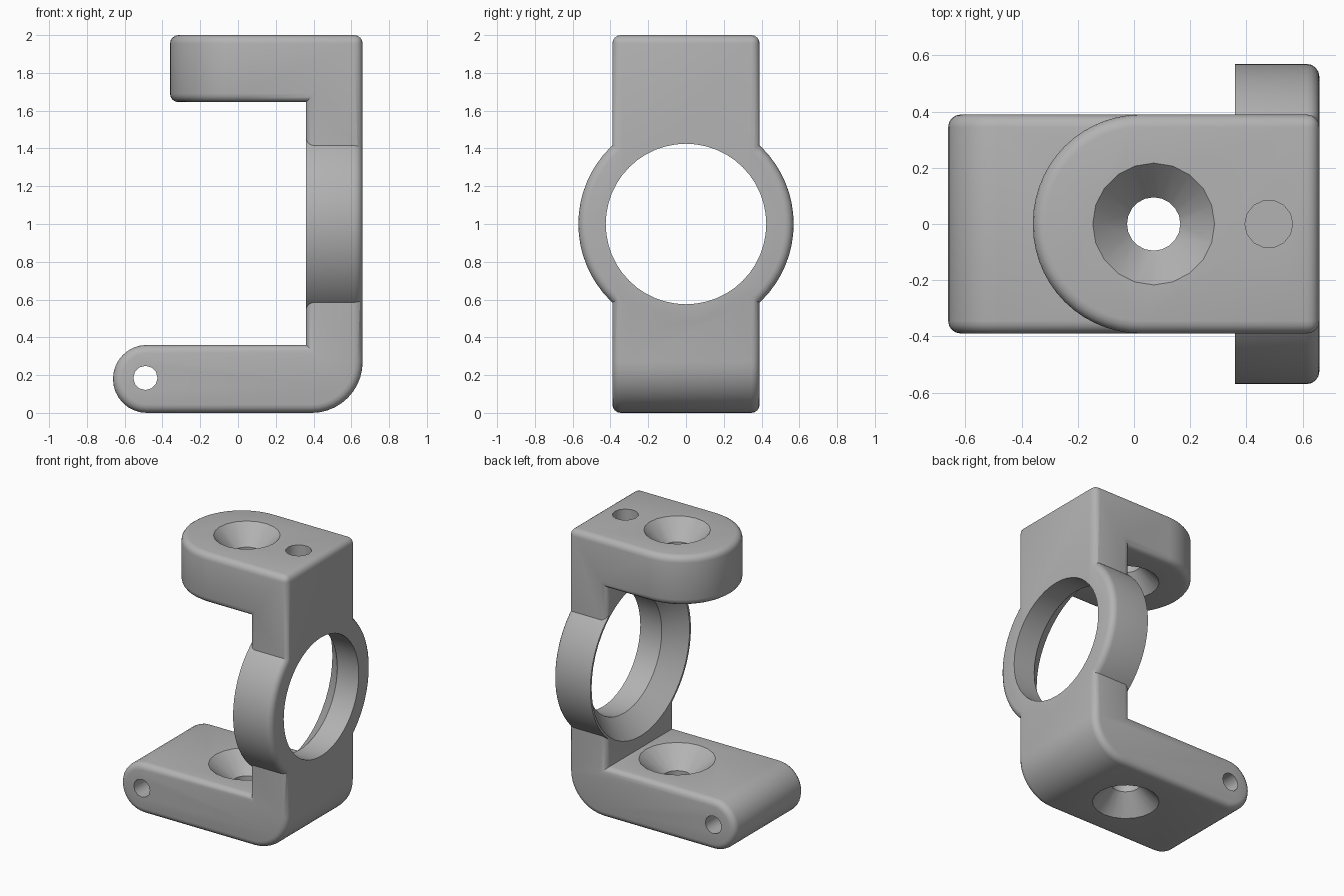
import bpy, bmesh
from math import pi, sin, cos, radians
from mathutils import Matrix

cube = bpy.data.objects.get("Cube")
if cube:
    bpy.data.objects.remove(cube)

grey = bpy.data.materials.new("plain grey")
grey.use_nodes = True
colour = (0.45, 0.45, 0.45, 1)
grey.diffuse_color = colour
grey.node_tree.nodes["Principled BSDF"].inputs["Base Color"].default_value = colour

HALF = 0.39     # half width of the bracket
ROUND = 0.045   # edge rounding


def make_object(name, bm):
    bmesh.ops.recalc_face_normals(bm, faces=bm.faces)
    mesh = bpy.data.meshes.new(name)
    bm.to_mesh(mesh)
    bm.free()
    mesh.materials.append(grey)
    ob = bpy.data.objects.new(name, mesh)
    bpy.context.collection.objects.link(ob)
    return ob


def arc(cx, cz, r, start, end, steps):
    angles = [radians(start + (end - start) * i / steps) for i in range(steps + 1)]
    return [(cx + r * cos(a), cz + r * sin(a)) for a in angles]


def turned(name, profile, centre, axis="Z", segments=32):
    """Closed solid turned from (radius, height) pairs along an axis."""
    bm = bmesh.new()
    rings = [[bm.verts.new((r * cos(2 * pi * i / segments), r * sin(2 * pi * i / segments), h))
              for i in range(segments)] for r, h in profile]
    for a, b in zip(rings, rings[1:]):
        for i in range(segments):
            j = (i + 1) % segments
            bm.faces.new((a[i], a[j], b[j], b[i]))
    bm.faces.new(rings[0][::-1])
    bm.faces.new(rings[-1])
    turn = {"X": Matrix.Rotation(pi / 2, 4, "Y"), "Y": Matrix.Rotation(-pi / 2, 4, "X"),
            "Z": Matrix()}[axis]
    bmesh.ops.transform(bm, matrix=Matrix.Translation(centre) @ turn, verts=bm.verts)
    return make_object(name, bm)


def combine(target, tool, operation):
    mod = target.modifiers.new(tool.name, "BOOLEAN")
    mod.object = tool
    mod.operation = operation
    mod.solver = "EXACT"
    bpy.context.view_layer.objects.active = target
    bpy.ops.object.modifier_apply(modifier=mod.name)
    bpy.data.objects.remove(tool)


# Bracket: side profile with rounded lower tip and heel, pushed across the width
profile = (arc(-0.482, 0.18, 0.18, 90, 270, 16) + arc(0.39, 0.27, 0.27, -90, 0, 10)
           + [(0.66, 2), (-0.36, 2), (-0.36, 1.645), (0.36, 1.645), (0.36, 0.36)])
bm = bmesh.new()
side = bm.faces.new([bm.verts.new((x, -HALF, z)) for x, z in profile])
pushed = bmesh.ops.extrude_face_region(bm, geom=[side])["geom"]
bmesh.ops.translate(bm, vec=(0, 2 * HALF, 0),
                    verts=[v for v in pushed if isinstance(v, bmesh.types.BMVert)])
if side not in bm.faces[:]:
    bm.faces.new([v for v in bm.verts if v.co.y < 0])
bmesh.ops.recalc_face_normals(bm, faces=bm.faces)

# Upper arm: full round end
tip = [e for e in bm.edges if all(abs(v.co.x + 0.36) < 0.001 for v in e.verts)
       and abs(e.verts[0].co.z - e.verts[1].co.z) > 0.1]
bmesh.ops.bevel(bm, geom=tip, offset=HALF - 0.004, segments=14, profile=0.5,
                affect="EDGES", clamp_overlap=False)

# Soften all outward corners
sharp = [e for e in bm.edges if e.is_manifold and e.calc_face_angle_signed() > radians(40)]
bmesh.ops.bevel(bm, geom=sharp, offset=ROUND, segments=4, profile=0.5,
                affect="EDGES", clamp_overlap=False)
bracket = make_object("bracket", bm)

# Ring around the large opening, softened on the outer side
rim = [(0.57 - ROUND + ROUND * cos(a), 0.3 - ROUND + ROUND * sin(a))
       for a in (radians(22.5 * i) for i in range(5))]
combine(bracket, turned("ring", [(0.57, 0)] + rim, (0.36, 0, 1), "X", 64), "UNION")

# Large opening, flared toward the arms
combine(bracket, turned("bore", [(0.615, -0.06), (0.425, 0.13), (0.425, 0.4)],
                        (0.36, 0, 1), "X", 48), "DIFFERENCE")


# Screw holes countersunk from both sides of each arm
def screw_hole(low, high, r_low, r_high):
    depth, hole, over = 0.13, 0.095, 0.02
    ends = [(r_low + over * (r_low - hole) / depth, low - over), (hole, low + depth),
            (hole, high - depth), (r_high + over * (r_high - hole) / depth, high + over)]
    combine(bracket, turned("screw_hole", ends, (0.07, 0, 0), "Z", 20), "DIFFERENCE")


screw_hole(1.645, 2, 0.217, 0.217)
screw_hole(0, 0.36, 0.217, 0.25)

# Blind pin hole in the top, cross hole through the lower tip
combine(bracket, turned("pin_hole", [(0.085, 1.7), (0.085, 2.1)], (0.48, 0, 0), "Z", 14),
        "DIFFERENCE")
combine(bracket, turned("cross_hole", [(0.064, -0.6), (0.064, 0.6)], (-0.49, 0, 0.185), "Y", 12),
        "DIFFERENCE")

bpy.ops.object.select_all(action="DESELECT")
bracket.select_set(True)
bpy.context.view_layer.objects.active = bracket
bpy.ops.object.shade_smooth_by_angle(angle=radians(32))
